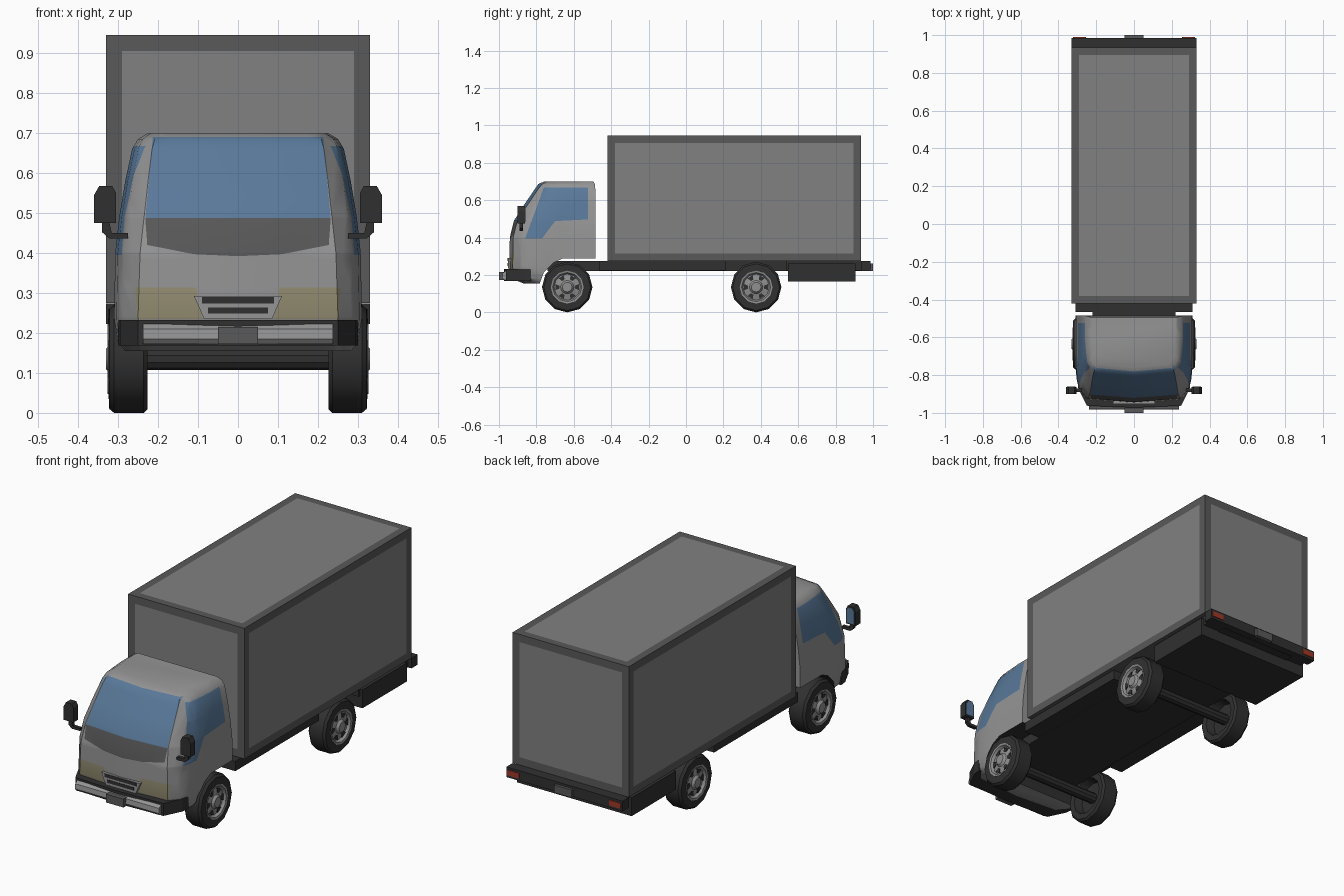
import bpy, bmesh, math
from mathutils import Vector

if "Cube" in bpy.data.objects:
    bpy.data.objects.remove(bpy.data.objects["Cube"])


def mat(name, r, g=None, b=None):
    m = bpy.data.materials.new(name)
    m.diffuse_color = (r, r if g is None else g, r if b is None else b, 1)
    m.use_nodes = True
    m.node_tree.nodes["Principled BSDF"].inputs["Base Color"].default_value = m.diffuse_color
    return m


BODY, PANEL, BORDER, DARK = mat("body", .30), mat("panel", .22), mat("border", .10), mat("dark", .03)
GLASS, LAMP, RED = mat("glass", .10, .19, .32), mat("lamp", .30, .27, .17), mat("red", .35, .04, .02)
RIM = mat("rim", .28)


def finish(name, bm, mats, smooth=None):
    bmesh.ops.recalc_face_normals(bm, faces=bm.faces)
    me = bpy.data.meshes.new(name)
    bm.to_mesh(me)
    bm.free()
    for m in mats:
        me.materials.append(m)
    ob = bpy.data.objects.new(name, me)
    bpy.context.collection.objects.link(ob)
    if smooth:
        bpy.ops.object.select_all(action='DESELECT')
        ob.select_set(True)
        bpy.context.view_layer.objects.active = ob
        bpy.ops.object.shade_smooth_by_angle(angle=math.radians(smooth))
    return ob


def prism(name, pts, axis, a, b, m):
    """Extrude a 2D outline along an axis from a to b."""
    bm = bmesh.new()
    def place(p, h):
        c = list(p)
        c.insert(axis, h)
        return bm.verts.new(c)
    lo, hi = [place(p, a) for p in pts], [place(p, b) for p in pts]
    n = len(pts)
    bm.faces.new(lo)
    bm.faces.new(hi[::-1])
    for i in range(n):
        bm.faces.new((lo[i], lo[(i + 1) % n], hi[(i + 1) % n], hi[i]))
    return finish(name, bm, [m])


def box(name, x, y, z, m):
    return prism(name, [(x[0], y[0]), (x[1], y[0]), (x[1], y[1]), (x[0], y[1])], 2, z[0], z[1], m)


def paint(bm, poly, axis, sign, idx):
    """Cut a convex outline into the faces on one side and give it a material."""
    pts = [Vector(p) for p in poly]
    mid = sum(pts, Vector((0, 0))) / len(pts)
    others = [i for i in range(3) if i != axis]
    facing = lambda: [f for f in bm.faces if f.normal[axis] * sign > .15]
    edges = []
    for p, q in zip(pts, pts[1:] + pts[:1]):
        d = q - p
        n = Vector((-d.y, d.x))
        if n.dot(mid - p) < 0:
            n = -n
        edges.append((p, n))
        co, no = Vector(), Vector()
        for k, i in enumerate(others):
            co[i], no[i] = p[k], n[k]
        fs = facing()
        geom = list({v for f in fs for v in f.verts}) + list({e for f in fs for e in f.edges}) + fs
        bmesh.ops.bisect_plane(bm, geom=geom, dist=1e-5, plane_co=co, plane_no=no.normalized())
        bm.normal_update()
    for f in facing():
        c = f.calc_center_median()
        c2 = Vector((c[others[0]], c[others[1]]))
        if all(n.dot(c2 - p) > 0 for p, n in edges):
            f.material_index = idx


# Cab: loft of plan sections (z, half width, front y, front corner x, back y)
sections = [(.155, .295, -.87, .24, -.49), (.18, .305, -.93, .245, -.485), (.24, .31, -.945, .25, -.485),
            (.40, .307, -.942, .245, -.485), (.49, .297, -.92, .235, -.485), (.58, .282, -.862, .225, -.485),
            (.66, .265, -.808, .215, -.485), (.685, .25, -.79, .208, -.487), (.70, .225, -.76, .19, -.495)]
bm = bmesh.new()
rings = []
for z, w, yf, wf, yb in sections:
    half = [(wf, yf + .018), ((wf + w) / 2 + .01, yf + .065), (w - .006, yf + .125), (w, yf + .20), (w, yb)]
    out = [(0, yf)] + half + [(-x, y) for x, y in reversed(half)]
    rings.append([bm.verts.new((x, y, z)) for x, y in out])
n = len(rings[0])
for r, s in zip(rings, rings[1:]):
    for i in range(n):
        bm.faces.new((r[i], r[(i + 1) % n], s[(i + 1) % n], s[i]))
bm.faces.new(rings[0])
bm.faces.new(rings[-1])
bmesh.ops.recalc_face_normals(bm, faces=bm.faces)
bm.normal_update()
cab = finish("cab", bm, [BODY, GLASS, DARK, LAMP, BORDER])

# Front wheel arches cut out of the cab
arch = prism("arch_cutter", [(-.785, .10), (-.78, .16), (-.76, .215), (-.71, .265), (-.66, .288),
                             (-.40, .288), (-.40, .10)], 0, -.5, .5, BODY)
for m in (GLASS, DARK):
    arch.data.materials.append(m)
for p in arch.data.polygons:
    p.material_index = 2
arch.hide_render = True
mod = cab.modifiers.new("arch", 'BOOLEAN')
mod.operation, mod.solver, mod.object = 'DIFFERENCE', 'EXACT', arch
bpy.context.view_layer.objects.active = cab
bpy.ops.object.modifier_apply(modifier="arch")
bpy.data.objects.remove(arch)

# Windows, scuttle panel and headlights
bm = bmesh.new()
bm.from_mesh(cab.data)
bm.normal_update()
paint(bm, [(-.232, .487), (.232, .487), (.213, .69), (-.213, .69)], 1, -1, 1)
paint(bm, [(-.232, .487), (-.227, .42), (-.11, .397), (0, .392), (.11, .397), (.227, .42), (.232, .487)], 1, -1, 4)
for s in (-1, 1):
    paint(bm, [(s * .105, .314), (s * .257, .314), (s * .252, .235), (s * .09, .235)], 1, -1, 3)
    paint(bm, [(-.86, .395), (-.77, .395), (-.70, .488), (-.76, .668)], 0, s, 1)
    paint(bm, [(-.70, .488), (-.525, .497), (-.525, .668), (-.76, .668)], 0, s, 1)
bpy.data.objects.remove(cab)
finish("cab", bm, [BODY, GLASS, DARK, LAMP, BORDER], 30)

# Grille and front bumper
prism("grille", [(-.11, .292), (.11, .292), (.085, .235), (-.085, .235)], 1, -.952, -.93, BODY)
for z, w in ((.282, .09), (.256, .075)):
    box("grille_slot", (-w, w), (-.954, -.94), (z - .008, z + .008), DARK)
plan = [(.30, -.83), (.295, -.87), (.25, -.962), (0, -.972)]
prism("front_bumper", plan + [(-x, y) for x, y in plan[2::-1]], 2, .168, .232, DARK)
prism("bumper_bar", [(-.94, .172), (-.972, .172), (-.983, .185), (-.98, .21), (-.965, .222), (-.94, .222)],
      0, -.238, .238, BODY)
box("front_plate", (-.05, .05), (-1, -.96), (.172, .215), BORDER)

# Mirrors
for s in (-1, 1):
    prism("mirror", [(s * .305, .475), (s * .36, .475), (s * .36, .545), (s * .347, .568),
                     (s * .315, .568), (s * .305, .55)], 1, -.90, -.862, DARK)
    prism("mirror_glass", [(s * .311, .482), (s * .354, .482), (s * .354, .543), (s * .344, .561),
                           (s * .318, .561), (s * .311, .547)], 1, -.863, -.859, GLASS)
    prism("mirror_arm", [(s * .275, .436), (s * .322, .436), (s * .34, .452), (s * .34, .478),
                         (s * .322, .478), (s * .316, .45), (s * .275, .45)], 1, -.89, -.872, DARK)

# Cargo box with framed panels
bm = bmesh.new()
bmesh.ops.create_cube(bm, size=1)
for v in bm.verts:
    v.co = (v.co.x * .66, v.co.y * 1.355 + .2575, v.co.z * .67 + .61)
bm.normal_update()
sides = [f for f in bm.faces if f.normal.z > -.5]
bmesh.ops.inset_individual(bm, faces=sides, thickness=.056)
for f in sides:
    f.material_index = 1
finish("cargo_box", bm, [BORDER, PANEL])

# Chassis, tail box and rear bumper
box("chassis_spine", (-.22, .22), (-.74, .95), (.22, .274), DARK)
for s in (-1, 1):
    for a, b in ((-.465, .215), (.535, .95)):
        box("side_rail", sorted((s * .2, s * .31)), (a, b), (.224, .274), DARK)
    box("tail_lamp", sorted((s * .255, s * .322)), (.97, .99), (.234, .262), RED)
box("tail_box", (-.325, .325), (.545, .905), (.165, .26), DARK)
box("rear_bumper", (-.33, .33), (.935, .986), (.222, .274), DARK)
box("rear_plate", (-.05, .05), (.97, 1), (.222, .262), BORDER)


# Wheels: lathed tyre and rim, with dark holes in the rim
def lathe(name, prof, y, side, m, seg=12):
    bm = bmesh.new()
    vs = [bm.verts.new((side * x, y, .135 + r)) for x, r in prof]
    es = [bm.edges.new(p) for p in zip(vs, vs[1:])]
    bmesh.ops.spin(bm, geom=vs + es, cent=(0, y, .135), axis=(1, 0, 0), angle=math.tau,
                   steps=seg, use_merge=False, use_duplicate=False)
    bmesh.ops.remove_doubles(bm, verts=bm.verts, dist=1e-4)
    return finish(name, bm, [m], 35)


for y in (-.635, .375):
    for s in (-1, 1):
        lathe("tyre", [(.27, 0), (.27, .085), (.228, .095), (.226, .125), (.236, .135), (.31, .135),
                       (.322, .125), (.324, .088), (.306, .08), (.306, 0)], y, s, DARK)
        lathe("rim", [(.306, .088), (.326, .088), (.324, .078), (.31, .070), (.318, .036), (.33, .026),
                      (.33, 0)], y, s, RIM)
        for k in range(6):
            a = k * math.tau / 6
            pts = [(y + r * math.cos(a + t), .135 + r * math.sin(a + t))
                   for r, t in ((.043, -.18), (.066, -.25), (.066, .25), (.043, .18))]
            prism("rim_hole", pts, 0, s * .300, s * .317, DARK)
    lathe("axle", [(-.27, 0), (-.27, .028), (.27, .028), (.27, 0)], y, 1, DARK, 10)
